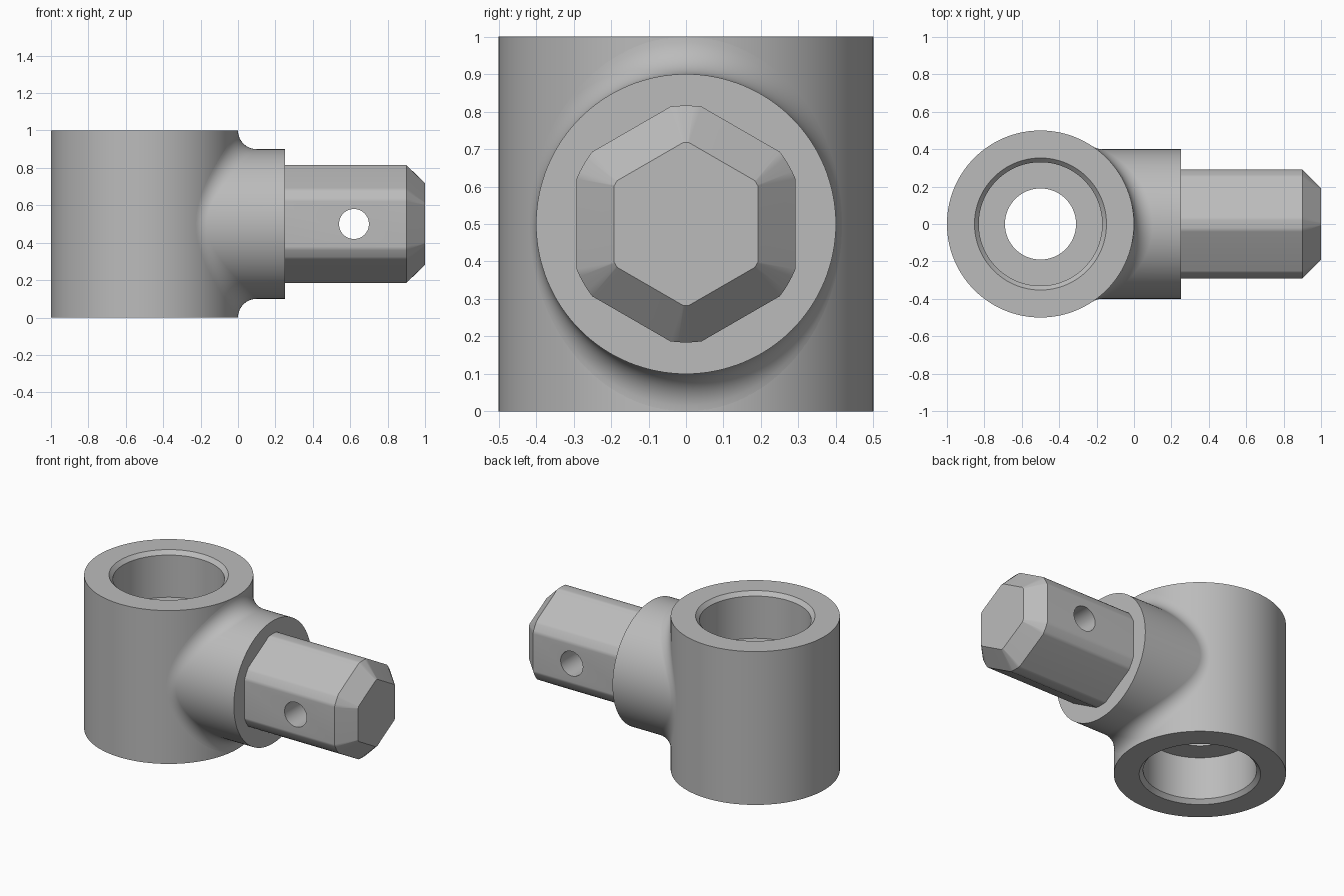
import bpy
import bmesh
from math import sin, cos, pi, sqrt, acos, radians
from mathutils import Vector

if "Cube" in bpy.data.objects:
    bpy.data.objects.remove(bpy.data.objects["Cube"], do_unlink=True)

metal = bpy.data.materials.new("grey_metal")
metal.use_nodes = True
metal.diffuse_color = (0.5, 0.5, 0.5, 1)
metal.node_tree.nodes["Principled BSDF"].inputs["Base Color"].default_value = (0.5, 0.5, 0.5, 1)


def loft(name, rings, cap_start=False, cap_end=False, closed=False):
    """Skin a list of equal-length point rings."""
    bm = bmesh.new()
    loops = [[bm.verts.new(p) for p in ring] for ring in rings]
    pairs = list(zip(loops, loops[1:]))
    if closed:
        pairs.append((loops[-1], loops[0]))
    for a, b in pairs:
        for i in range(len(a)):
            j = (i + 1) % len(a)
            bm.faces.new((a[i], a[j], b[j], b[i]))
    if cap_start:
        bm.faces.new(loops[0])
    if cap_end:
        bm.faces.new(loops[-1])
    bmesh.ops.recalc_face_normals(bm, faces=bm.faces)
    mesh = bpy.data.meshes.new(name)
    bm.to_mesh(mesh)
    bm.free()
    mesh.materials.append(metal)
    obj = bpy.data.objects.new(name, mesh)
    bpy.context.collection.objects.link(obj)
    return obj


def select_only(obj):
    bpy.ops.object.select_all(action='DESELECT')
    obj.select_set(True)
    bpy.context.view_layer.objects.active = obj


def smooth(obj):
    select_only(obj)
    bpy.ops.object.shade_smooth_by_angle(angle=radians(30))
    mod = obj.modifiers.new("flat_face_normals", 'WEIGHTED_NORMAL')
    mod.keep_sharp = True


AXIS_X, MID = -0.5, 0.5          # socket axis, centre height
BODY_R, BOSS_R, FILLET = 0.5, 0.4, 0.1


# Socket body: turned ring, chamfered counterbores both ends, central web with a hole
def turned(r, z, n=128):
    return [(AXIS_X + r * cos(2 * pi * i / n), r * sin(2 * pi * i / n), z) for i in range(n)]


half = [(BODY_R, 0), (0.353, 0), (0.33, 0.025), (0.33, 0.3), (0.19, 0.3)]
profile = half + [(r, 1 - z) for r, z in reversed(half)]
smooth(loft("socket_body", [turned(r, z) for r, z in profile], closed=True))


# Side boss: round collar blended into the body by a rolling-ball fillet
def fillet_ring(f, n=128):
    ring = []
    for i in range(n):
        t = 2 * pi * i / n
        reach = BOSS_R + FILLET
        y, dz = reach * sin(t), reach * cos(t)
        x = sqrt((BODY_R + FILLET) ** 2 - y * y)
        centre = Vector((AXIS_X + x, y, MID + dz))
        to_body = Vector((-x, -y, 0)).normalized()
        to_boss = Vector((0, -sin(t), -cos(t)))
        ring.append(centre + FILLET * to_body.slerp(to_boss, f))
    return ring


rings = [fillet_ring(k / 10) for k in range(11)]
rings.append([(0.25, p.y, p.z) for p in rings[-1]])
smooth(loft("side_boss", rings, cap_end=True))


# Hex pin: hexagon with turned corners and a chamfered tip
def hex_ring(x, apothem, corner_r, steps=4):
    ring = []
    spread = pi / 6 - acos(apothem / corner_r)
    for k in range(6):
        for s in range(steps + 1):
            a = k * pi / 3 + spread * (2 * s / steps - 1)
            ring.append((x, corner_r * sin(a), MID + corner_r * cos(a)))
    return ring


pin = loft("hex_pin", [hex_ring(0.22, 0.292, 0.316), hex_ring(0.9, 0.292, 0.316),
                       hex_ring(1.0, 0.192, 0.217)], cap_start=True, cap_end=True)

# Cross hole through the pin
bpy.ops.mesh.primitive_cylinder_add(vertices=48, radius=0.08, depth=1,
                                    location=(0.62, 0, MID), rotation=(pi / 2, 0, 0))
drill = bpy.context.object
drill.name = "cross_hole_cutter"
drill.hide_render = True
drill.data.materials.append(metal)
cut = pin.modifiers.new("cross_hole", 'BOOLEAN')
cut.object = drill
cut.operation = 'DIFFERENCE'
cut.solver = 'EXACT'
select_only(pin)
bpy.ops.object.modifier_apply(modifier=cut.name)
bpy.data.objects.remove(drill, do_unlink=True)
smooth(pin)
